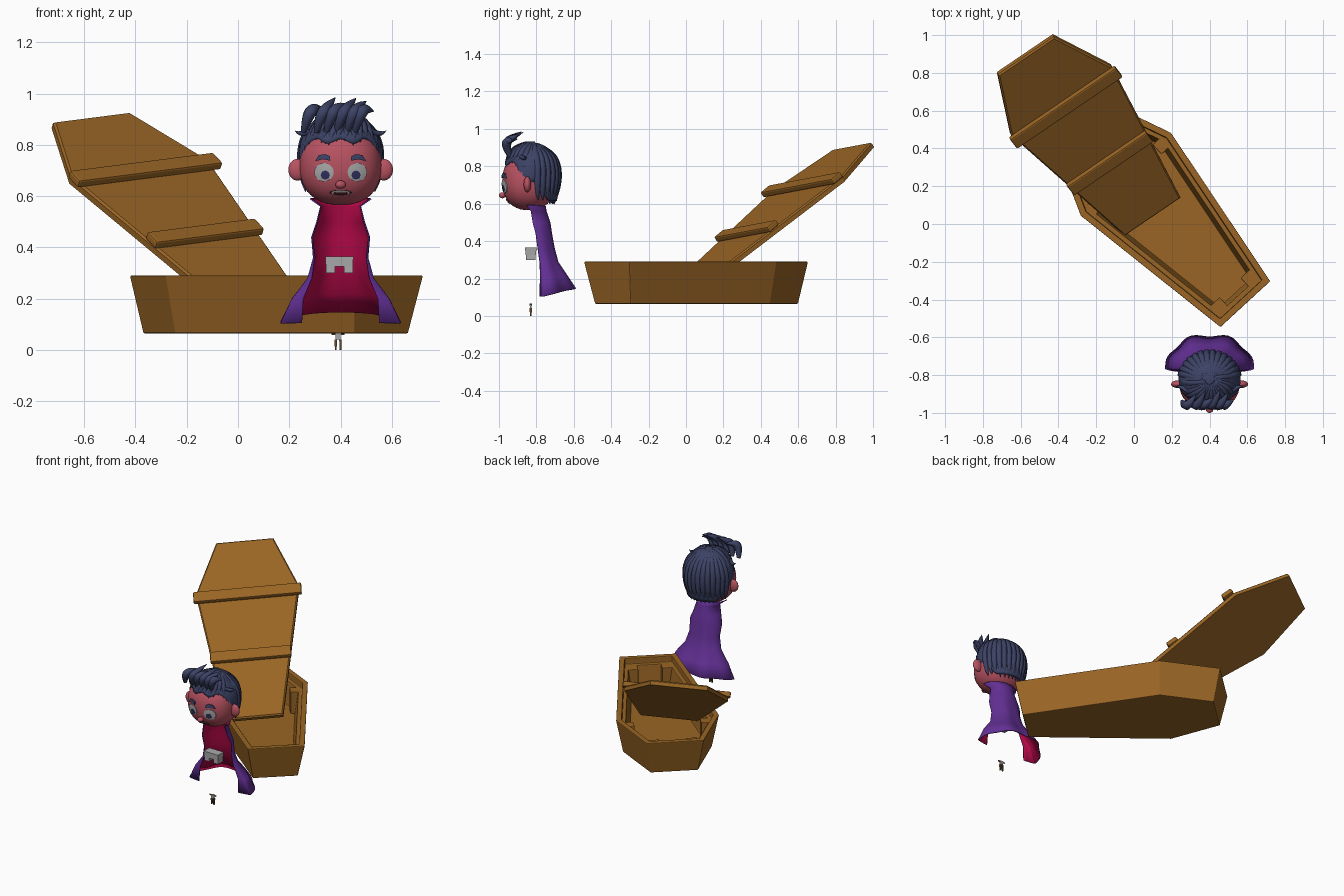
import bpy, bmesh
from math import sin, cos, radians, pi
from mathutils import Matrix, Vector

cube = bpy.data.objects.get("Cube")
if cube:
    bpy.data.objects.remove(cube)


def material(name, *rgb):
    m = bpy.data.materials.new(name)
    m.use_nodes = True
    m.diffuse_color = (*rgb, 1)
    m.node_tree.nodes["Principled BSDF"].inputs["Base Color"].default_value = (*rgb, 1)
    return m


WOOD = material("warm wood", 0.32, 0.13, 0.018)
HAIR = material("navy hair", 0.045, 0.055, 0.13)
SKIN = material("rosy skin", 0.48, 0.085, 0.12)
CAPE = material("purple cape", 0.12, 0.028, 0.29)
LINING = material("crimson lining", 0.5, 0.003, 0.07)
GREY = material("pale grey", 0.4, 0.4, 0.4)
IRIS = material("blue iris", 0.03, 0.03, 0.12)
DARK = material("dark mouth", 0.06, 0.008, 0.012)
TROUSERS = material("brown trousers", 0.12, 0.07, 0.03)


def finish(name, mesh, mats, smooth=False, matrix=None, bevel=0):
    ob = bpy.data.objects.new(name, mesh)
    bpy.context.collection.objects.link(ob)
    if not mesh.materials:
        for m in mats:
            mesh.materials.append(m)
    if matrix:
        ob.matrix_world = matrix
    if bevel:
        b = ob.modifiers.new("bevel", 'BEVEL')
        b.width, b.segments = bevel, 2
    if smooth:
        mesh.polygons.foreach_set("use_smooth", [True] * len(mesh.polygons))
    return ob


def loft(name, rings, mats, closed=True, caps=True, recalc=True, **kw):
    """Skin a stack of equally long point rings."""
    bm = bmesh.new()
    rows = [[bm.verts.new(p) for p in ring] for ring in rings]
    n = len(rows[0])
    for a, b in zip(rows, rows[1:]):
        for j in range(n if closed else n - 1):
            k = (j + 1) % n
            bm.faces.new((a[j], b[j], b[k], a[k]))
    if caps:
        bm.faces.new(rows[0])
        bm.faces.new(rows[-1])
    if recalc:
        bmesh.ops.recalc_face_normals(bm, faces=bm.faces)
    me = bpy.data.meshes.new(name)
    bm.to_mesh(me)
    bm.free()
    return finish(name, me, mats, **kw)


def box(name, centre, size, mat, matrix=None, bevel=0, taper=1):
    x, y, z = (s / 2 for s in size)
    rings = []
    for side, k in ((-1, taper), (1, 1)):
        rings.append([Vector(centre) + Vector((sx * x * k, sy * y * k, side * z))
                      for sx, sy in ((-1, -1), (1, -1), (1, 1), (-1, 1))])
    return loft(name, rings, [mat], matrix=matrix, bevel=bevel)


def ball(name, centre, radii, mat, power=2):
    bm = bmesh.new()
    bmesh.ops.create_uvsphere(bm, u_segments=32, v_segments=20, radius=1)
    for v in bm.verts:
        v.co /= sum(abs(c) ** power for c in v.co) ** (1 / power)
        v.co = Vector(centre) + Vector(c * r for c, r in zip(v.co, radii))
    me = bpy.data.meshes.new(name)
    bm.to_mesh(me)
    bm.free()
    return finish(name, me, [mat], smooth=True)


def frame(right, up, origin):
    u = Vector(up).normalized()
    v = Vector(right)
    v = (v - u * v.dot(u)).normalized()
    m = Matrix((v, u, v.cross(u))).transposed().to_4x4()
    m.translation = origin
    return m


# ---- Coffin: six-sided outline shared by tub and lid ----
HEX = [Vector(p) for p in ((-.18, 0), (.18, 0), (.325, .935), (.18, 1.3), (-.18, 1.3), (-.325, .935))]


def hexagon(inset, z):
    ring = []
    for i, p in enumerate(HEX):
        a = (p - HEX[i - 1]).normalized()
        b = (HEX[(i + 1) % 6] - p).normalized()
        na, nb = Vector((-a.y, a.x)), Vector((-b.y, b.x))
        q = p + (na + nb) * inset / (1 + na.dot(nb))
        ring.append((q.x, q.y, z))
    return ring


tub = frame((.736, .677, 0), (-.677, .736, 0), (.59, -.425, 0))
loft("coffin_tub", [hexagon(*s) for s in ((.045, .065), (0, .29), (.035, .29), (.035, .25),
                                         (.06, .25), (.08, .1))], [WOOD], matrix=tub, bevel=.005)
for side in (-1, 1):
    for x, y in ((.11, .085), (.245, .92), (.12, 1.2)):
        box("corner_post", (side * x, y, .175), (.07, .07, .15), WOOD, tub, .004)

lid = frame((.53, .38, .08), (-.68, .865, .725), (.10, .035, .195))
loft("coffin_lid", [hexagon(0, -.032), hexagon(0, -.008), hexagon(.008, 0)], [WOOD], matrix=lid)
for y, width in ((.45, .51), (.9, .68)):
    box("lid_batten", (0, y, .014), (width, .075, .034), WOOD, lid, .008)

# ---- Head ----
CX = .40
HC, HR, POWER = Vector((CX, -.84, .72)), Vector((.16, .142, .155)), 2.3
ball("head", HC, HR, SKIN, POWER)
ball("nose", (CX, -.982, .645), (.02, .018, .016), SKIN)
for side in (-1, 1):
    ball("ear", (CX + side * .168, -.848, .703), (.036, .02, .042), SKIN)


def face_patch(name, outline, mat, lift):
    """Thin plate that follows the front of the head."""
    mid = sum((Vector(p) for p in outline), Vector((0, 0))) / len(outline)
    rings = []
    for k in (1, 1, .66, .33, .02):
        ring = []
        for p in outline:
            q = mid.lerp(Vector(p), k)
            r = 1 - abs(q.x / HR.x) ** POWER - abs((q.y - HC.z) / HR.z) ** POWER
            y = HC.y - HR.y * max(r, 0) ** (1 / POWER)
            ring.append((CX + q.x, y - lift * bool(rings), q.y))
        rings.append(ring)
    loft(name, rings, [mat])


def oval(x, z, rx, rz, n=20):
    return [(x + rx * cos(2 * pi * i / n), z + rz * sin(2 * pi * i / n)) for i in range(n)]


for s in (-1, 1):
    face_patch("eye_white", oval(s * .065, .693, .038, .036), GREY, .005)
    face_patch("iris", oval(s * .06, .682, .018, .018, 8), IRIS, .007)
    face_patch("eyebrow", [(s * x, z) for x, z in ((.04, .738), (.07, .744), (.1, .736),
                                                  (.085, .76), (.06, .764), (.042, .756))], HAIR, .008)
    face_patch("fang", [(s * x, z) for x, z in ((.024, .618), (.036, .617), (.031, .598))], GREY, .008)
face_patch("mouth", oval(0, .614, .045, .011), DARK, .004)
face_patch("upper_teeth", oval(0, .618, .03, .004, 12), GREY, .006)


# ---- Hair: shell with a hairline, then swept locks and a spiky quiff ----
def scalp(az, el, k=1):
    """Azimuth is measured from the face, elevation from ear height."""
    h = cos(radians(el)) if el > 0 else 1 + el * .0022
    return Vector((CX + .165 * k * h * sin(radians(az)),
                   -.825 - .155 * k * h * cos(radians(az)),
                   .76 + .168 * k * sin(radians(el))))


def hairline(az):
    a = abs(az)
    if a < 58:
        return 20 + 4 * cos(radians(a * 9))
    if a < 72:
        return 20 - (a - 58) * 4
    return -36 if a < 86 else (-15 if a < 100 else -15 - min(45, (a - 100) * 1.5))


cols = range(-180, 180, 6)
shell = [[scalp(az, 89 + (hairline(az) - 89) * i / 12) for az in cols] for i in range(13)]
shell.append([scalp(az, hairline(az), .9) for az in cols])
loft("hair_shell", shell, [HAIR], smooth=True)

locks = []
for az in range(-174, 180, 12):
    if abs(az) > 100:
        low = -90 if abs(az) > 130 else -62
        locks.append(([scalp(az * .9, 78, .96), scalp(az, 45, .98), scalp(az, 10, .97),
                       scalp(az, -35, .96), scalp(az + 4, low, .97)], .021))
    else:
        low = hairline(az)
        locks.append(([scalp(az + 25, 82, 1.0), scalp(az + 14, 62, 1.0),
                       scalp(az + 5, (low + 50) / 2, .98), scalp(az, low - 3, .97)], .02))
for x, tip, depth in ((.33, .945, -.9), (.38, .985, -.88), (.42, .962, -.92), (.46, .982, -.87),
                      (.50, .97, -.89), (.53, .93, -.93)):
    locks.append(([Vector((x - .075, -.94, .85)), Vector((x - .06, -.965, .91)),
                   Vector((x - .035, -.95, .945)), Vector((x, depth, tip))], .026))
for side in (-1, 1):
    locks.append(([scalp(side * 60, 35), scalp(side * 78, 25, 1.02),
                   Vector((CX + side * .178, -.86, .855))], .018))
    locks.append(([scalp(side * 74, 15, .97), scalp(side * 76, -15, .97), scalp(side * 72, -42, .96)], .016))

curve = bpy.data.curves.new("hair_locks", 'CURVE')
curve.dimensions, curve.bevel_depth, curve.bevel_resolution = '3D', 1, 1
for pts, width in locks:
    sp = curve.splines.new('NURBS')
    sp.points.add(len(pts) - 1)
    sp.order_u, sp.use_endpoint_u, sp.resolution_u = 3, True, 5
    for i, p in enumerate(pts):
        sp.points[i].co = (*p, 1)
        sp.points[i].radius = width * (.45 if i == 0 else .03 if i == len(pts) - 1 else 1)
temp = bpy.data.objects.new("lock_curves", curve)
bpy.context.collection.objects.link(temp)
bpy.context.view_layer.update()
lock_mesh = bpy.data.meshes.new_from_object(temp.evaluated_get(bpy.context.evaluated_depsgraph_get()))
bpy.data.objects.remove(temp)
lock_mesh.materials.clear()
finish("hair_locks", lock_mesh, [HAIR], smooth=True)

# ---- Cape: open sheet, rows of height, half width, side depth, back depth ----
CAPE_ROWS = ((.588, .12, -.85, -.75), (.56, .08, -.83, -.745), (.5, .095, -.82, -.725),
             (.44, .115, -.80, -.715), (.36, .108, -.785, -.70), (.28, .13, -.77, -.68),
             (.2, .19, -.765, -.635), (.105, .235, -.765, -.585))
sheet = []
for i, (z, half, side_y, back_y) in enumerate(CAPE_ROWS):
    t = max(0, (i - 2) / 5)
    ring = []
    for j in range(49):
        start = -50 * t
        a = radians(start + (180 - 2 * start) * j / 48)
        fold = 1 - .06 * t * cos(7 * (a - pi / 2)) * max(0, sin(a))
        reach = (back_y - side_y) if sin(a) > 0 else .025
        ring.append((CX + half * fold * cos(a), side_y + reach * fold * sin(a),
                     z + .045 * t ** 3 * max(0, sin(a))))
    sheet.append(ring)
cape = loft("cape", sheet, [CAPE, LINING], closed=False, caps=False, recalc=False, smooth=True)
sol = cape.modifiers.new("lining", 'SOLIDIFY')
sol.thickness, sol.offset, sol.material_offset = .006, -1, 1

# ---- Floating shirt piece and tiny standing figure ----
box("shirt_band", (CX - .005, -.83, .345), (.11, .06, .04), GREY, taper=.95)
for s in (-1, 1):
    box("shirt_tab", (CX - .005 + s * .035, -.83, .313), (.035, .05, .026), GREY)
    box("tiny_leg", (CX - .01 + s * .009, -.83, .021), (.009, .012, .042), TROUSERS, taper=.8)
    box("tiny_arm", (CX - .01 + s * .016, -.83, .062), (.018, .006, .007), TROUSERS)
box("tiny_torso", (CX - .01, -.83, .054), (.022, .012, .026), GREY, taper=.8)
